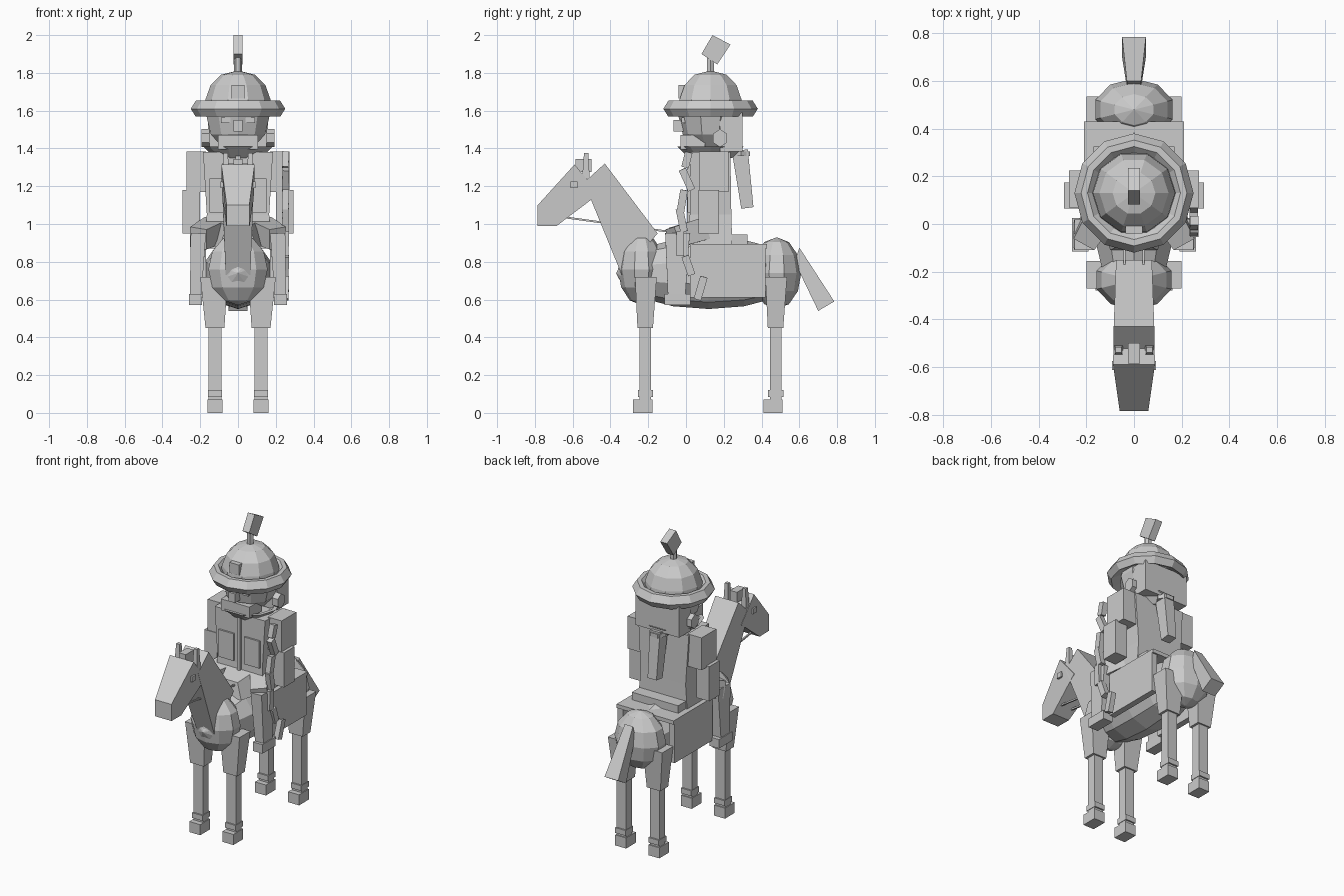
import bpy, math
from mathutils import Vector, Matrix

grey = bpy.data.materials.new("plain grey")
grey.diffuse_color = (0.6, 0.6, 0.6, 1)


def make(name, verts, faces):
    me = bpy.data.meshes.new(name)
    me.from_pydata([tuple(v) for v in verts], [], faces)
    me.materials.append(grey)
    ob = bpy.data.objects.new(name, me)
    bpy.context.collection.objects.link(ob)
    return ob


def loft(name, rings):
    """Skin closed rings of equal length and cap both ends."""
    n = len(rings[0])
    faces = [tuple(range(n))[::-1], tuple(range(n * (len(rings) - 1), n * len(rings)))]
    for k in range(len(rings) - 1):
        for i in range(n):
            j = (i + 1) % n
            faces.append((k * n + i, k * n + j, k * n + n + j, k * n + n + i))
    return make(name, [p for r in rings for p in r], faces)


def rect(x0, x1, y0, y1, z):
    return [(x0, y0, z), (x1, y0, z), (x1, y1, z), (x0, y1, z)]


def box(name, x0, x1, y0, y1, z0, z1):
    return loft(name, [rect(x0, x1, y0, y1, z0), rect(x0, x1, y0, y1, z1)])


def prism(name, pts):
    """Side profile of (y, z, half width) points mirrored across x."""
    return loft(name, [[(-w, y, z) for y, z, w in pts], [(w, y, z) for y, z, w in pts]])


def beam(name, a, b, wx, wd, wx2=None, wd2=None):
    """Box running from a to b, wx across x and wd in depth."""
    a, b = Vector(a), Vector(b)
    d = (b - a).normalized()
    u = (Vector((1, 0, 0)) - d * d.x).normalized()
    v = d.cross(u)
    rings = []
    for p, w, h in ((a, wx, wd), (b, wx2 or wx, wd2 or wd)):
        rings.append([p + u * w / 2 * s + v * h / 2 * t
                      for s, t in ((-1, -1), (1, -1), (1, 1), (-1, 1))])
    return loft(name, rings)


def lathe(name, prof, cx, cy, n, sx=1):
    """Rings of (radius, z) around a vertical axis."""
    return loft(name, [[(cx + r * sx * math.cos(math.tau * i / n),
                         cy + r * math.sin(math.tau * i / n), z)
                        for i in range(n)] for r, z in prof])


def ball(name, c, r, seg=10, rings=6, lie=False):
    m = Matrix.Translation(c) @ Matrix.Diagonal((*r, 1))
    if lie:
        m = m @ Matrix.Rotation(math.pi / 2, 4, 'X')
    bpy.ops.mesh.primitive_uv_sphere_add(segments=seg, ring_count=rings, radius=1)
    ob = bpy.context.object
    ob.name = name
    ob.data.transform(m)
    ob.data.materials.append(grey)


# Horse body
ball("belly", (0, 0.12, 0.74), (0.185, 0.49, 0.19), 10, 8, True)
ball("chest", (0, -0.235, 0.76), (0.165, 0.125, 0.19))
ball("rump", (0, 0.48, 0.74), (0.17, 0.13, 0.19))
prism("neck", [(-0.34, 0.73, 0.065), (-0.15, 0.95, 0.075),
               (-0.43, 1.32, 0.085), (-0.54, 1.22, 0.085)])
prism("horse_head", [(-0.59, 1.315, 0.088), (-0.46, 1.16, 0.085),
                     (-0.685, 0.99, 0.062), (-0.785, 0.99, 0.06), (-0.785, 1.10, 0.06)])
box("forelock", -0.025, 0.025, -0.585, -0.50, 1.275, 1.345)
prism("tail", [(0.60, 0.875, 0.03), (0.575, 0.80, 0.03),
               (0.70, 0.54, 0.05), (0.785, 0.59, 0.05)])

# Horse legs, ears, eyes and reins
for s in (-1, 1):
    for tag, y in (("front", -0.215), ("rear", 0.475)):
        x = s * 0.122
        box(tag + "_hoof", x - 0.04, x + 0.04, y - 0.065, y + 0.037, 0, 0.07)
        box(tag + "_shin", x - 0.035, x + 0.035, y - 0.03, y + 0.03, 0.07, 0.45)
        box(tag + "_ankle", x - 0.038, x + 0.038, y - 0.04, y + 0.04, 0.085, 0.12)
        loft(tag + "_thigh", [rect(x - 0.05, x + 0.05, y - 0.042, y + 0.04, 0.45),
                              rect(s * 0.127 - 0.073, s * 0.127 + 0.073,
                                   y - 0.055, y + 0.06, 0.72)])
    x = s * 0.065
    loft("horse_ear", [rect(x - 0.018, x + 0.018, -0.55, -0.51, 1.24),
                       rect(x - 0.012, x + 0.012, -0.54, -0.517, 1.375)])
    box("horse_eye", s * 0.08 - 0.012, s * 0.08 + 0.012, -0.612, -0.575, 1.19, 1.225)
    beam("rein", (s * 0.04, -0.64, 1.035), (s * 0.04, -0.06, 0.955), 0.01, 0.01)

# Saddle
box("saddle_top", -0.21, 0.21, 0.02, 0.43, 0.87, 0.895)
for s in (-1, 1):
    a, b = sorted((s * 0.17, s * 0.21))
    box("saddle_flap", a, b, 0.02, 0.42, 0.61, 0.87)
box("saddle_back", -0.17, 0.17, 0.22, 0.325, 0.895, 0.945)
prism("pommel", [(-0.11, 0.88, 0.1), (0.04, 0.88, 0.14), (0.04, 1.02, 0.1), (-0.09, 0.98, 0.06)])

# Rider torso
loft("torso", [rect(-0.18, 0.18, 0.01, 0.245, 0.89), rect(-0.165, 0.165, 0.02, 0.24, 1.05),
               rect(-0.185, 0.185, 0.02, 0.235, 1.38)])
box("coat_edge", -0.012, 0.012, 0.005, 0.03, 1.0, 1.36)
for s in (-1, 1):
    a, b = sorted((s * 0.04, s * 0.15))
    box("chest_pocket", a, b, 0.008, 0.03, 1.06, 1.24)
lathe("collar", [(0.12, 1.35), (0.185, 1.41), (0.16, 1.41), (0.1, 1.36)], 0, 0.13, 10)

# Rider arms and legs
for s in (-1, 1):
    a, b = sorted((s * 0.17, s * 0.272))
    box("upper_arm", a, b, 0.07, 0.225, 1.17, 1.385)
    a, b = sorted((s * 0.2, s * 0.293))
    box("forearm", a, b, 0.065, 0.175, 0.95, 1.18)
    beam("rider_thigh", (s * 0.12, 0.08, 0.97), (s * 0.21, -0.07, 0.925), 0.13, 0.12, 0.1, 0.11)
    beam("rider_shin", (s * 0.21, -0.045, 0.95), (s * 0.225, -0.05, 0.60), 0.08, 0.13, 0.06, 0.09)
    a, b = sorted((s * 0.19, s * 0.26))
    box("boot", a, b, -0.115, 0.025, 0.57, 0.63)

# Linked strap hanging down one side
strap = [(0.015, 1.38, -0.005, 1.30), (-0.02, 1.29, 0.03, 1.18), (-0.01, 1.18, -0.03, 1.06),
         (-0.035, 1.08, -0.01, 0.96), (-0.03, 0.96, -0.03, 0.83), (-0.005, 0.83, 0.03, 0.73),
         (0.095, 0.72, 0.06, 0.60)]
for y0, z0, y1, z1 in strap:
    beam("strap_link", (0.253, y0, z0), (0.25, y1, z1), 0.035, 0.04)

# Rider head
ball("head", (0, 0.13, 1.57), (0.175, 0.17, 0.19))
box("jaw", -0.105, 0.105, -0.03, 0.1, 1.395, 1.47)
box("nose", -0.025, 0.025, -0.065, 0.0, 1.49, 1.55)
box("hair", -0.16, 0.16, 0.18, 0.30, 1.385, 1.59)
beam("braid", (0, 0.285, 1.39), (0, 0.325, 1.085), 0.075, 0.085, 0.065, 0.065)
lathe("braid_tie", [(0.055, 1.36), (0.055, 1.385)], 0, 0.29, 6)
for s in (-1, 1):
    box("eye", s * 0.065 - 0.025, s * 0.065 + 0.025, -0.025, 0.03, 1.535, 1.565)
    ring = [[(x, 0.18 + 0.042 * math.cos(math.tau * i / 6 + math.pi / 6),
              1.455 + 0.048 * math.sin(math.tau * i / 6 + math.pi / 6)) for i in range(6)]
            for x in (s * 0.15, s * 0.192)]
    loft("ear", ring)

# Helmet
lathe("helmet_dome", [(0.178, 1.60), (0.172, 1.66), (0.145, 1.735), (0.09, 1.79), (0.01, 1.81)],
      0, 0.13, 10)
lathe("helmet_brim", [(0.17, 1.60), (0.225, 1.57), (0.25, 1.61), (0.222, 1.655),
                      (0.195, 1.655), (0.17, 1.63)], 0, 0.13, 12)
box("helmet_badge", -0.035, 0.035, -0.04, 0.04, 1.665, 1.735)
lathe("plume_stem", [(0.022, 1.78), (0.022, 1.90)], 0, 0.13, 6)
prism("plume", [(0.14, 2.0, 0.025), (0.235, 1.95, 0.025), (0.165, 1.845, 0.025), (0.082, 1.90, 0.025)])

# Consistent outward normals
import bmesh
for ob in bpy.data.objects:
    bm = bmesh.new()
    bm.from_mesh(ob.data)
    bmesh.ops.recalc_face_normals(bm, faces=bm.faces)
    bm.to_mesh(ob.data)
    bm.free()
